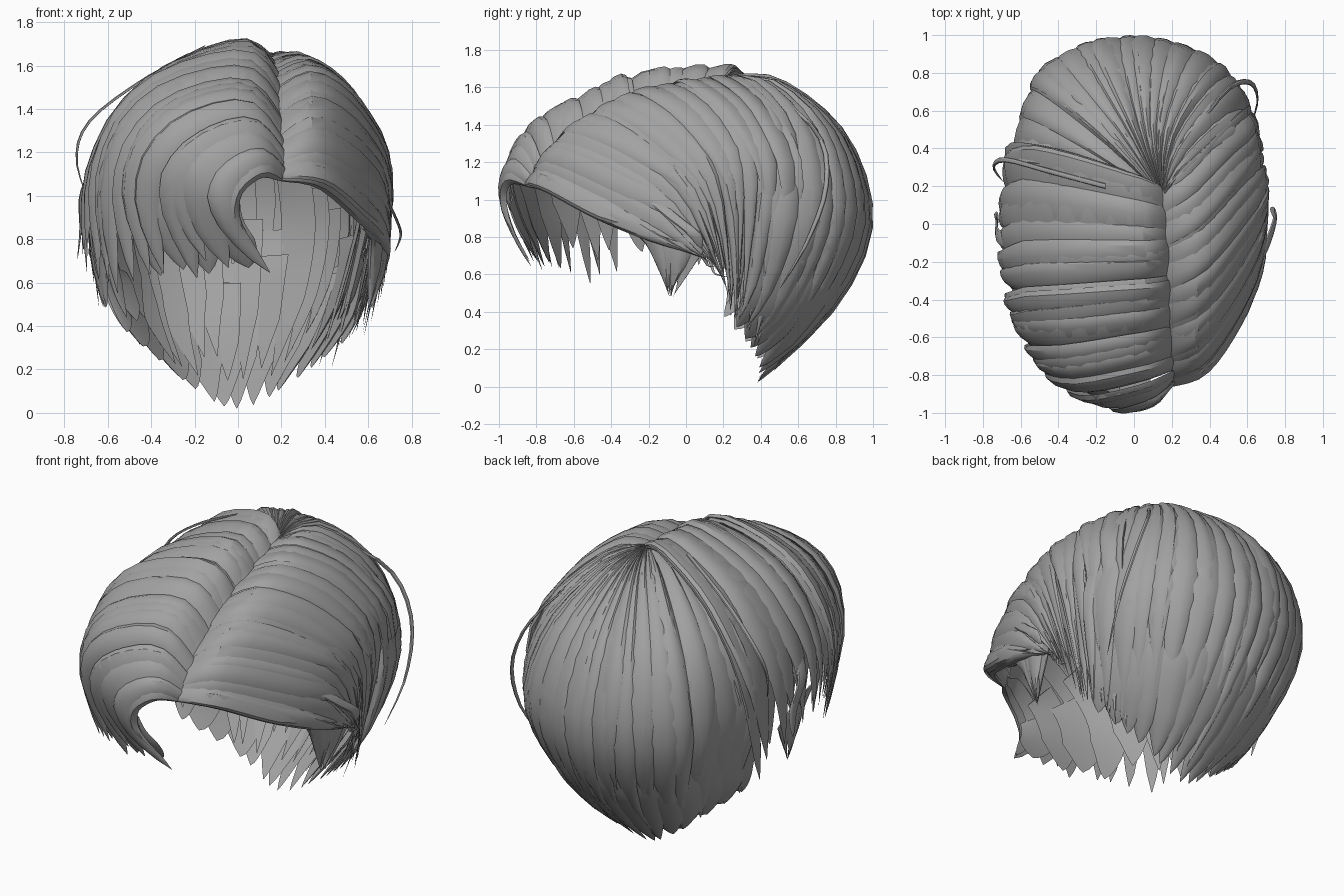
import bpy, math, random
from mathutils import Vector

random.seed(4)
cube = bpy.data.objects.get("Cube")
if cube:
    bpy.data.objects.remove(cube)

HEAD = Vector((0, 0.05, 0.8))
STEPS = 14
# lock cross-section: (position across, height)
SECTION = [(-1, 0), (-0.75, 0.6), (-0.3, 0.95), (0.3, 0.95), (0.75, 0.6), (1, 0), (0, -0.1)]

hair = bpy.data.materials.new("hair_grey")
hair.use_nodes = True
GREY = (0.36, 0.36, 0.36, 1)
hair.diffuse_color = GREY
hair.node_tree.nodes["Principled BSDF"].inputs["Base Color"].default_value = GREY


def spline(points, t):
    """Smooth curve through the points, t from 0 to 1."""
    last = len(points) - 1
    t = min(max(t, 0), 1) * last
    i = min(int(t), last - 1)
    f = t - i
    a, b, c, d = (Vector(points[min(max(k, 0), last)]) for k in range(i - 1, i + 3))
    return b + (c - a) * f / 2 + (a - b * 2.5 + c * 2 - d / 2) * f**2 + ((b - c) * 1.5 + (d - a) / 2) * f**3


def sheet(rows, u, v):
    """Point on the surface lofted through rows that run from root to tip."""
    return spline([spline(row, u) for row in rows], v)


def outward(rows, u, v):
    e = 0.02
    du = sheet(rows, min(u + e, 1), v) - sheet(rows, max(u - e, 0), v)
    dv = sheet(rows, u, min(v + e, 1)) - sheet(rows, u, max(v - e, 0))
    n = du.cross(dv)
    ray = (sheet(rows, u, v) - HEAD).normalized()
    if n.length < 1e-6:
        return ray
    n.normalize()
    return n if n.dot(ray) > 0 else -n


def add_lock(verts, faces, rows, uc, half, start, end, thick, lift, tilt, sway):
    """One tapered lock that follows the sheet."""
    base, k = len(verts), len(SECTION)
    for i in range(STEPS + 1):
        t = i / STEPS
        v = start + (end - start) * t
        wide = max(min(1, (1 - t) / 0.36) ** 0.8, 0.02)
        mid = min(max(uc + sway * t * t, 0), 1)
        n = outward(rows, mid, v)
        for s, h in SECTION:
            p = sheet(rows, mid + s * half * wide, v)
            verts.append(p + n * (lift + thick * (h + tilt * s) * wide * min(1, 0.35 + t * 3)))
    for i in range(STEPS):
        for j in range(k):
            a, b = base + i * k + j, base + i * k + (j + 1) % k
            faces.append((a, b, b + k, a + k))
    faces.append(tuple(range(base + k - 1, base - 1, -1)))
    faces.append(tuple(range(base + STEPS * k, base + STEPS * k + k)))


def make_object(name, verts, faces):
    mesh = bpy.data.meshes.new(name)
    mesh.from_pydata(verts, [], faces)
    mesh.materials.append(hair)
    mesh.polygons.foreach_set("use_smooth", [True] * len(mesh.polygons))
    mesh.set_sharp_from_angle(angle=math.radians(32))
    ob = bpy.data.objects.new(name, mesh)
    bpy.context.collection.objects.link(ob)


def lock_group(name, rows, count, start=(0, 0), end=(0.93, 1), thick=0.035, lift=0.0, overlap=1.75, tilt=0.6):
    verts, faces = [], []
    for i in range(count):
        uc = (i + 0.5 + random.uniform(-0.18, 0.18)) / count
        half = 0.5 / count * overlap * random.uniform(0.9, 1.25)
        add_lock(verts, faces, rows, uc, half, random.uniform(*start), random.uniform(*end),
                 thick * random.uniform(0.7, 1.2), lift, tilt, random.uniform(-0.3, 0.3) / count)
    make_object(name, verts, faces)


# swept fringe, right of the parting, listed front to back
parting = [(0.2, -0.85, 1.07), (0.2, -0.74, 1.23), (0.18, -0.43, 1.44), (0.17, -0.1, 1.57), (0.14, 0.2, 1.63)]
fringe = [
    parting,
    [(0.11, -0.95, 1.09), (0.02, -0.79, 1.38), (0, -0.45, 1.57), (0, -0.1, 1.67), (-0.03, 0.28, 1.66)],
    [(0.01, -0.98, 1), (-0.28, -0.85, 1.27), (-0.4, -0.5, 1.44), (-0.42, -0.1, 1.49), (-0.4, 0.4, 1.48)],
    [(0.02, -0.94, 0.85), (-0.42, -0.8, 0.99), (-0.62, -0.5, 1.07), (-0.67, -0.1, 1.12), (-0.65, 0.42, 1.05)],
    [(0.19, -0.82, 0.64), (-0.18, -0.77, 0.62), (-0.45, -0.64, 0.61), (-0.6, -0.43, 0.53),
     (-0.71, -0.2, 0.72), (-0.7, 0.05, 0.64), (-0.62, 0.26, 0.42)],
]
lock_group("fringe_locks", fringe, 15, tilt=0.8)
lock_group("fringe_top_locks", fringe, 8, end=(0.88, 0.98), lift=0.008, overlap=0.9, tilt=0.9)
lock_group("fringe_under_locks", fringe, 12, start=(0.4, 0.6), end=(0.9, 1), thick=0.02, lift=-0.03, overlap=1.4)

# side swept back, left of the parting, listed front to back
side = [
    parting,
    [(0.38, -0.75, 1.04), (0.36, -0.65, 1.3), (0.36, -0.33, 1.51), (0.34, 0, 1.6), (0.27, 0.3, 1.61)],
    [(0.55, -0.49, 0.9), (0.56, -0.36, 1.18), (0.56, -0.08, 1.35), (0.54, 0.22, 1.42), (0.45, 0.5, 1.42)],
    [(0.67, -0.2, 0.78), (0.68, -0.05, 0.97), (0.69, 0.15, 1.03), (0.67, 0.36, 1.05), (0.59, 0.62, 1.03)],
    [(0.69, 0.13, 0.68), (0.67, 0.2, 0.57), (0.61, 0.25, 0.4), (0.52, 0.3, 0.27), (0.38, 0.4, 0.18)],
]
lock_group("left_side_locks", side, 13, thick=0.03)
lock_group("left_side_top_locks", side, 7, end=(0.8, 0.95), thick=0.03, lift=0.008, overlap=0.9, tilt=-0.8)
lock_group("left_side_under_locks", side, 10, start=(0.4, 0.6), end=(0.9, 1), thick=0.02, lift=-0.03, overlap=1.4)

# back of the head, fanning out from the crown, listed left to right
back = [
    [(0.16, 0.16, 1.63), (0.14, 0.19, 1.64), (0.12, 0.16, 1.63)],
    [(0.3, 0.27, 1.61), (0.2, 0.47, 1.6), (0.05, 0.5, 1.6), (-0.1, 0.45, 1.61), (-0.25, 0.25, 1.58)],
    [(0.54, 0.42, 1.37), (0.36, 0.73, 1.33), (0, 0.84, 1.32), (-0.37, 0.72, 1.33), (-0.55, 0.3, 1.34)],
    [(0.67, 0.38, 0.95), (0.47, 0.8, 0.9), (0, 0.97, 0.88), (-0.47, 0.8, 0.9), (-0.66, 0.25, 0.95)],
    [(0.61, 0.34, 0.57), (0.4, 0.66, 0.48), (0, 0.8, 0.44), (-0.4, 0.66, 0.48), (-0.61, 0.25, 0.6)],
    [(0.52, 0.26, 0.33), (0.24, 0.39, 0.12), (0, 0.38, 0), (-0.24, 0.39, 0.12), (-0.54, 0.2, 0.38)],
]
lock_group("back_locks", back, 19, end=(0.86, 0.97), thick=0.03)
lock_group("back_top_locks", back, 10, end=(0.75, 0.9), thick=0.025, lift=0.01, overlap=0.8, tilt=0.8)

# short locks under the back, ending at the nape
lock_group("nape_locks", back, 15, start=(0.6, 0.74), end=(0.99, 1), thick=0.025, lift=-0.015, overlap=1.9)
lock_group("inner_locks", back, 18, start=(0.45, 0.75), end=(0.85, 0.97), thick=0.02, lift=-0.04, overlap=1.3, tilt=1)

# pointed sideburns in front of the ears
for label, sign in (("left", 1), ("right", -1)):
    burn = [[(sign * x, y, z) for x, y, z in row] for row in (
        [(0.62, -0.32, 0.86), (0.66, -0.1, 0.84), (0.68, 0.12, 0.76)],
        [(0.61, -0.2, 0.74), (0.66, -0.08, 0.72), (0.65, 0.06, 0.68)],
        [(0.6, -0.09, 0.48), (0.62, -0.07, 0.48)],
    )]
    lock_group(label + "_sideburn", burn, 4, thick=0.02, overlap=1.8)


def wisp(name, path, width=0.014):
    """Thin loose strand along a path."""
    ribbon = [[Vector(p) + Vector((0, d, 0)) for d in (-width, width)] for p in path]
    verts, faces = [], []
    add_lock(verts, faces, ribbon, 0.5, 0.5, 0, 1, 0.012, 0, 0, 0)
    make_object(name, verts, faces)


# loose strands
wisp("right_wisp", [(-0.15, 0.2, 1.69), (-0.45, 0.28, 1.52), (-0.68, 0.34, 1.34), (-0.74, 0.3, 1.17), (-0.69, 0.22, 0.98)])
wisp("left_wisp", [(0.25, 0.4, 1.62), (0.48, 0.7, 1.36), (0.61, 0.75, 1.08), (0.65, 0.65, 0.78), (0.61, 0.5, 0.52)])
wisp("ear_wisp", [(0.67, -0.18, 1), (0.72, -0.06, 0.9), (0.745, 0.04, 0.82), (0.72, 0.08, 0.74)], 0.04)
wisp("temple_wisp", [(-0.66, -0.1, 1.15), (-0.72, -0.06, 1), (-0.72, 0.02, 0.85), (-0.74, 0.05, 0.7)], 0.04)
